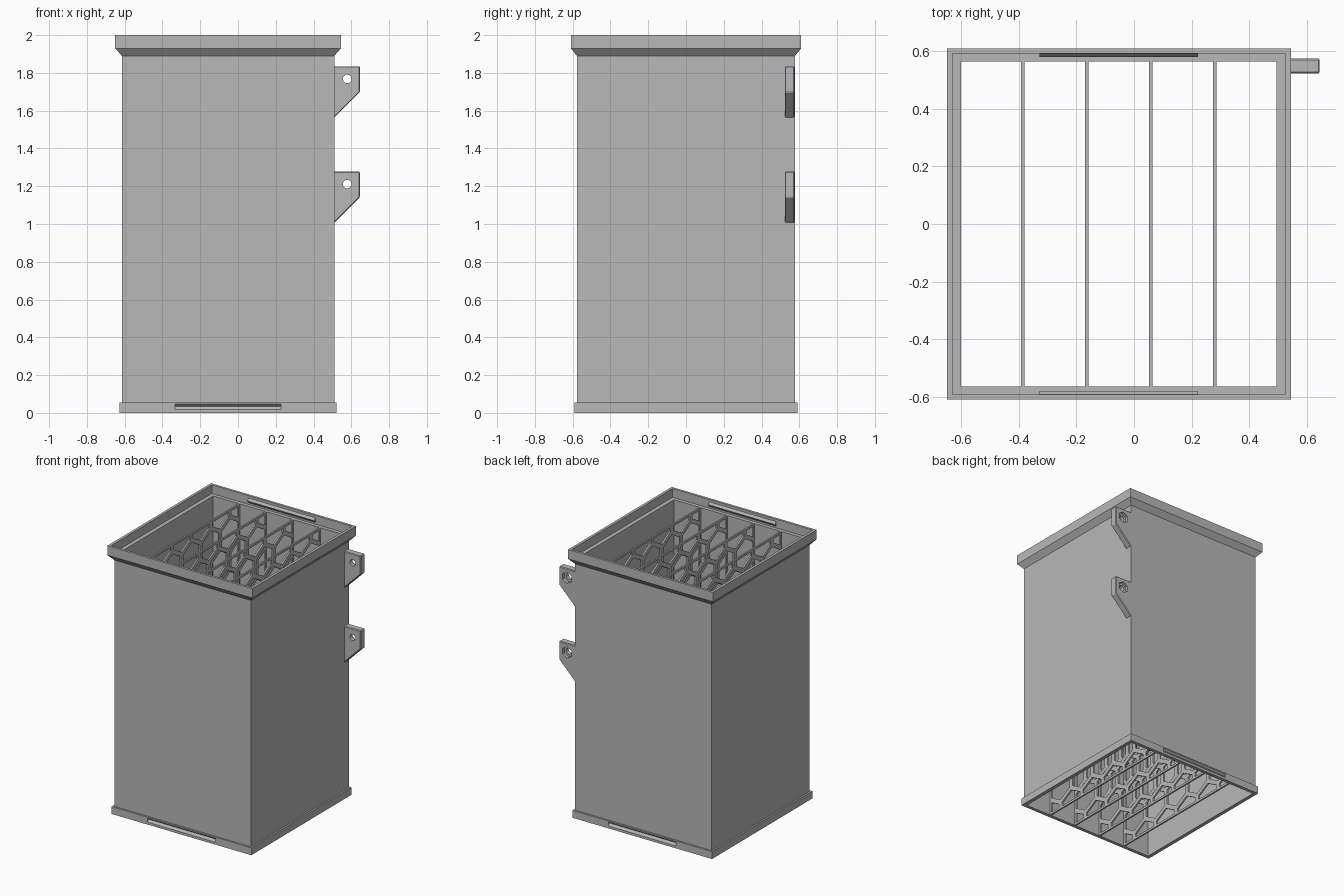
import bpy, bmesh, math
from mathutils import Vector

if "Cube" in bpy.data.objects:
    bpy.data.objects.remove(bpy.data.objects["Cube"], do_unlink=True)

CX = -0.0525               # middle of the bin, offset by the hinge tabs
GREY = (0.48, 0.48, 0.48, 1)
mat = bpy.data.materials.new("plain grey")
mat.use_nodes = True
mat.diffuse_color = GREY
mat.node_tree.nodes["Principled BSDF"].inputs["Base Color"].default_value = GREY


def finish(name, bm):
    bmesh.ops.recalc_face_normals(bm, faces=bm.faces)
    me = bpy.data.meshes.new(name)
    bm.to_mesh(me)
    bm.free()
    me.materials.append(mat)
    ob = bpy.data.objects.new(name, me)
    bpy.context.collection.objects.link(ob)
    return ob


def prism(name, pts, axis, a, b):
    """Extrude a 2D outline from a to b along x (outline in yz) or y (outline in xz)."""
    def put(p, t):
        return (t, p[0], p[1]) if axis == "x" else (p[0], t, p[1])
    bm = bmesh.new()
    face = bm.faces.new([bm.verts.new(put(p, a)) for p in pts])
    ext = bmesh.ops.extrude_face_region(bm, geom=[face])
    verts = [g for g in ext["geom"] if isinstance(g, bmesh.types.BMVert)]
    bmesh.ops.translate(bm, verts=verts, vec=Vector(put((0, 0), b - a)))
    return finish(name, bm)


def circle(x, z, r, n):
    return [(x + r * math.cos(math.tau * (i + .5) / n),
             z + r * math.sin(math.tau * (i + .5) / n)) for i in range(n)]


def cut(ob, cutter):
    cutter.hide_render = True
    cutter.hide_set(True)
    mod = ob.modifiers.new("cut", "BOOLEAN")
    mod.operation, mod.solver, mod.object = "DIFFERENCE", "EXACT", cutter


# Bin wall: rectangular rings (half width, half depth, height) from foot to lip and back inside
rings = [(.575, .59, 0), (.575, .59, .055), (.5625, .577, .055), (.5625, .577, 1.89),
         (.5975, .61, 1.93), (.5975, .61, 2), (.5775, .592, 2), (.5775, .592, 1.935),
         (.5475, .565, 1.935), (.5475, .565, 0)]
bm = bmesh.new()
loops = [[bm.verts.new((CX + sx * w, sy * d, z)) for sx, sy in ((-1, -1), (1, -1), (1, 1), (-1, 1))]
         for w, d, z in rings]
for i, lower in enumerate(loops):
    upper = loops[(i + 1) % len(loops)]
    for j in range(4):
        k = (j + 1) % 4
        bm.faces.new((lower[j], lower[k], upper[k], upper[j]))
bin_wall = finish("bin_wall", bm)

# Snap ridges inside the lip and matching grooves in the foot
for side, s in (("front", -1), ("back", 1)):
    prism(side + "_snap_ridge", [(s * .594, 1.945), (s * .58, 1.965), (s * .594, 1.985)],
          "x", CX - .275, CX + .275)
    cut(bin_wall, prism(side + "_groove_cutter",
                        [(s * .6, .005), (s * .577, .035), (s * .6, .055)],
                        "x", CX - .28, CX + .28))


# Honeycomb dividers: hexagon cells trimmed to the panel, each cell opened by an inset
def divider(name, x):
    depth, top, pitch, bar, thick = 1.13, 1.935, .226, .016, .012
    r = pitch / math.sqrt(3)
    bm = bmesh.new()
    for row in range(-5, 6):
        for col in range(-4, 5):
            cy = (col + .5 * (row % 2)) * pitch
            cz = top / 2 + row * 1.5 * r
            bm.faces.new([bm.verts.new((x, cy + r * math.sin(a), cz + r * math.cos(a)))
                          for a in (math.tau * i / 6 for i in range(6))])
    bmesh.ops.remove_doubles(bm, verts=bm.verts, dist=.001)
    for co, no in (((x, depth / 2, 0), (0, 1, 0)), ((x, -depth / 2, 0), (0, -1, 0)),
                   ((x, 0, top), (0, 0, 1)), ((x, 0, 0), (0, 0, -1))):
        bmesh.ops.bisect_plane(bm, geom=bm.verts[:] + bm.edges[:] + bm.faces[:], dist=1e-5,
                               plane_co=co, plane_no=no, clear_outer=True)
    bmesh.ops.recalc_face_normals(bm, faces=bm.faces)
    cells = bm.faces[:]
    bmesh.ops.inset_individual(bm, faces=cells, thickness=bar, use_even_offset=True)
    bmesh.ops.delete(bm, geom=cells, context="FACES")
    ob = finish(name, bm)
    mod = ob.modifiers.new("thickness", "SOLIDIFY")
    mod.thickness, mod.offset = thick, 0


for i in range(4):
    divider("honeycomb_divider_%d" % (i + 1), -.387 + i * .2223)

# Hinge tabs with a bolt hole and a hexagonal nut pocket at the back
for name, z in (("upper", 1.835), ("lower", 1.278)):
    tab = prism(name + "_hinge_tab",
                [(.5, z), (.645, z), (.645, z - .137), (.51, z - .272), (.5, z - .272)],
                "y", .523, .575)
    bev = tab.modifiers.new("soft edges", "BEVEL")
    bev.width, bev.segments = .006, 1
    cut(tab, prism(name + "_bolt_cutter", circle(.578, z - .067, .023, 24), "y", .5, .6))
    cut(tab, prism(name + "_nut_cutter", circle(.578, z - .067, .042, 6), "y", .552, .6))
